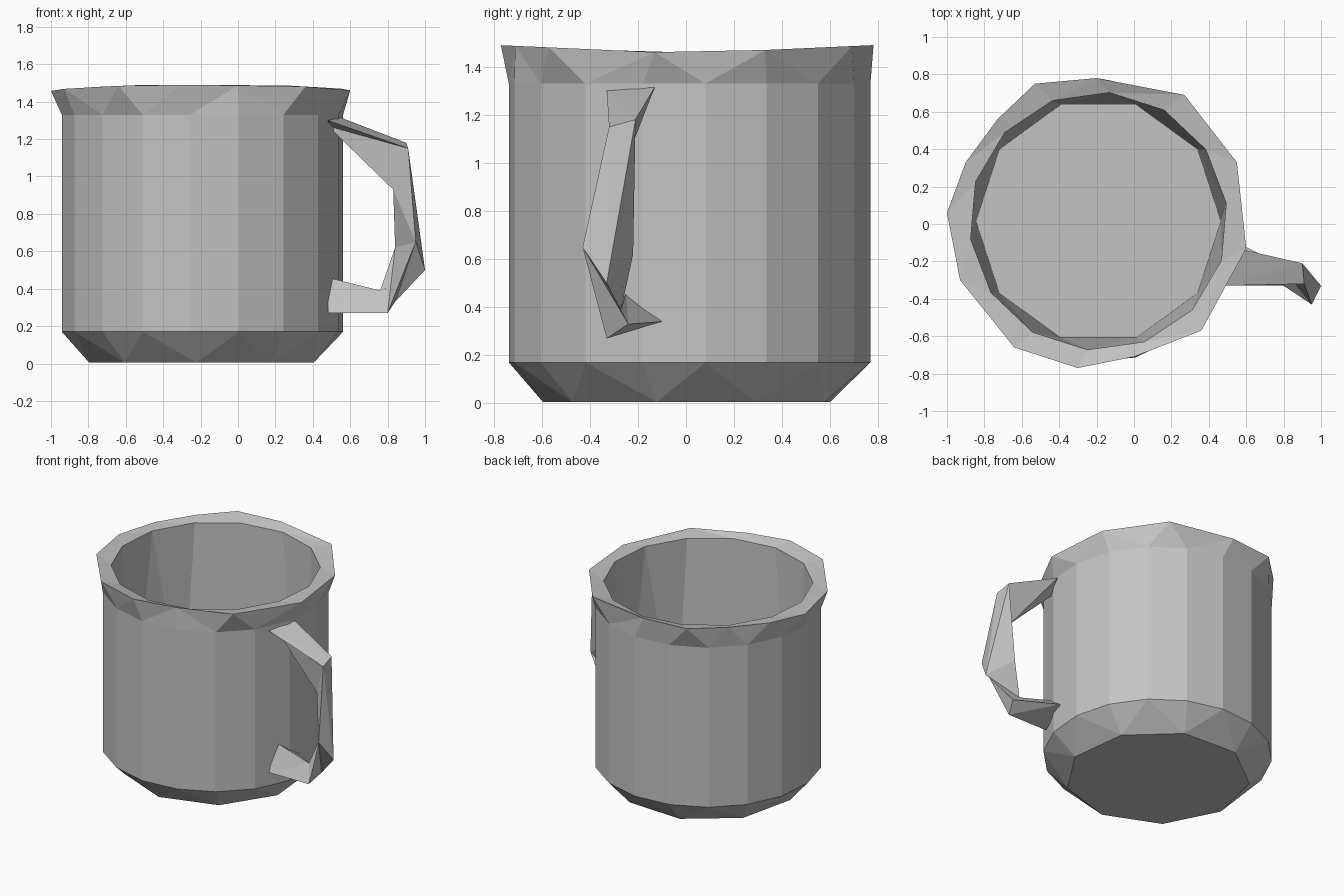
import bpy
import bmesh
from math import atan2, cos, radians, sin, tau

default_cube = bpy.data.objects.get("Cube")
if default_cube:
    bpy.data.objects.remove(default_cube, do_unlink=True)

CENTRE_X, CENTRE_Y = -0.19, 0.015

# One plain grey for the whole mug
grey = bpy.data.materials.new("plain_grey")
grey.use_nodes = True
colour = (0.55, 0.55, 0.55, 1)
grey.diffuse_color = colour
grey.node_tree.nodes["Principled BSDF"].inputs["Base Color"].default_value = colour


def angle_of(vert):
    return atan2(vert.co.y - CENTRE_Y, vert.co.x - CENTRE_X) % tau


def add_ring(bm, points):
    """Add loose points and return them in order around the mug axis."""
    return sorted([bm.verts.new(p) for p in points], key=angle_of)


def regular_ring(bm, sides, radius, height, turn=0):
    points = []
    for i in range(sides):
        angle = radians(turn) + tau * i / sides
        points.append((CENTRE_X + radius * cos(angle),
                       CENTRE_Y + radius * sin(angle), height))
    return add_ring(bm, points)


def zip_rings(bm, lower, upper):
    """Join two rings of any side counts with triangles, matched by angle."""
    def angle_at(ring, index):
        return angle_of(ring[index % len(ring)]) + tau * (index // len(ring))

    i = j = 0
    while i < len(lower) or j < len(upper):
        a, b = lower[i % len(lower)], upper[j % len(upper)]
        step_lower = j >= len(upper) or (
            i < len(lower)
            and angle_at(lower, i) + angle_at(lower, i + 1)
            <= angle_at(upper, j) + angle_at(upper, j + 1))
        if step_lower:
            i += 1
            bm.faces.new((a, lower[i % len(lower)], b))
        else:
            j += 1
            bm.faces.new((a, upper[j % len(upper)], b))


def finish(bm, name):
    bmesh.ops.recalc_face_normals(bm, faces=bm.faces[:])
    mesh = bpy.data.meshes.new(name)
    bm.to_mesh(mesh)
    bm.free()
    mesh.materials.append(grey)
    obj = bpy.data.objects.new(name, mesh)
    bpy.context.collection.objects.link(obj)
    return obj


# Cup: base, bevelled foot, wall, flared uneven lip, hollow inside
lip_outline = [
    (0.55, 0.33), (0.27, 0.69), (-0.2, 0.78), (-0.53, 0.75), (-0.73, 0.56),
    (-0.9, 0.33), (-1, 0.06), (-0.93, -0.3), (-0.64, -0.66), (-0.3, -0.77),
    (0, -0.71), (0.36, -0.57), (0.6, -0.13),
]
bm = bmesh.new()
base = regular_ring(bm, 9, 0.61, 0.005, -13)
rings = [
    base,
    regular_ring(bm, 18, 0.755, 0.17, 5),
    regular_ring(bm, 18, 0.755, 1.33, 5),
    add_ring(bm, [(x, y, 1.455 + 0.045 * abs(y)) for x, y in lip_outline]),
    regular_ring(bm, 14, 0.69, 1.46, 8),
    regular_ring(bm, 10, 0.655, 0.12, 0),
]
for lower, upper in zip(rings, rings[1:]):
    zip_rings(bm, lower, upper)
bm.faces.new(base)
bm.faces.new(rings[-1])
finish(bm, "cup_body")

# Handle: three-sided sections (front, outer or back, inner) from top to bottom
handle_sections = [
    [(0.48, -0.33, 1.3), (0.55, -0.13, 1.315), (0.48, -0.24, 1.27)],
    [(0.91, -0.32, 1.15), (0.9, -0.21, 1.18), (0.83, -0.28, 0.93)],
    [(0.95, -0.43, 0.65), (1, -0.33, 0.5), (0.84, -0.22, 0.62)],
    [(0.8, -0.33, 0.27), (0.84, -0.24, 0.33), (0.76, -0.27, 0.39)],
    [(0.48, -0.33, 0.27), (0.55, -0.1, 0.34), (0.48, -0.25, 0.46)],
]
bm = bmesh.new()
sections = [[bm.verts.new(p) for p in section] for section in handle_sections]
for above, below in zip(sections, sections[1:]):
    for k in range(3):
        n = (k + 1) % 3
        bm.faces.new((above[k], above[n], below[n]))
        bm.faces.new((above[k], below[n], below[k]))
bm.faces.new(sections[0])
bm.faces.new(sections[-1])
finish(bm, "handle")
